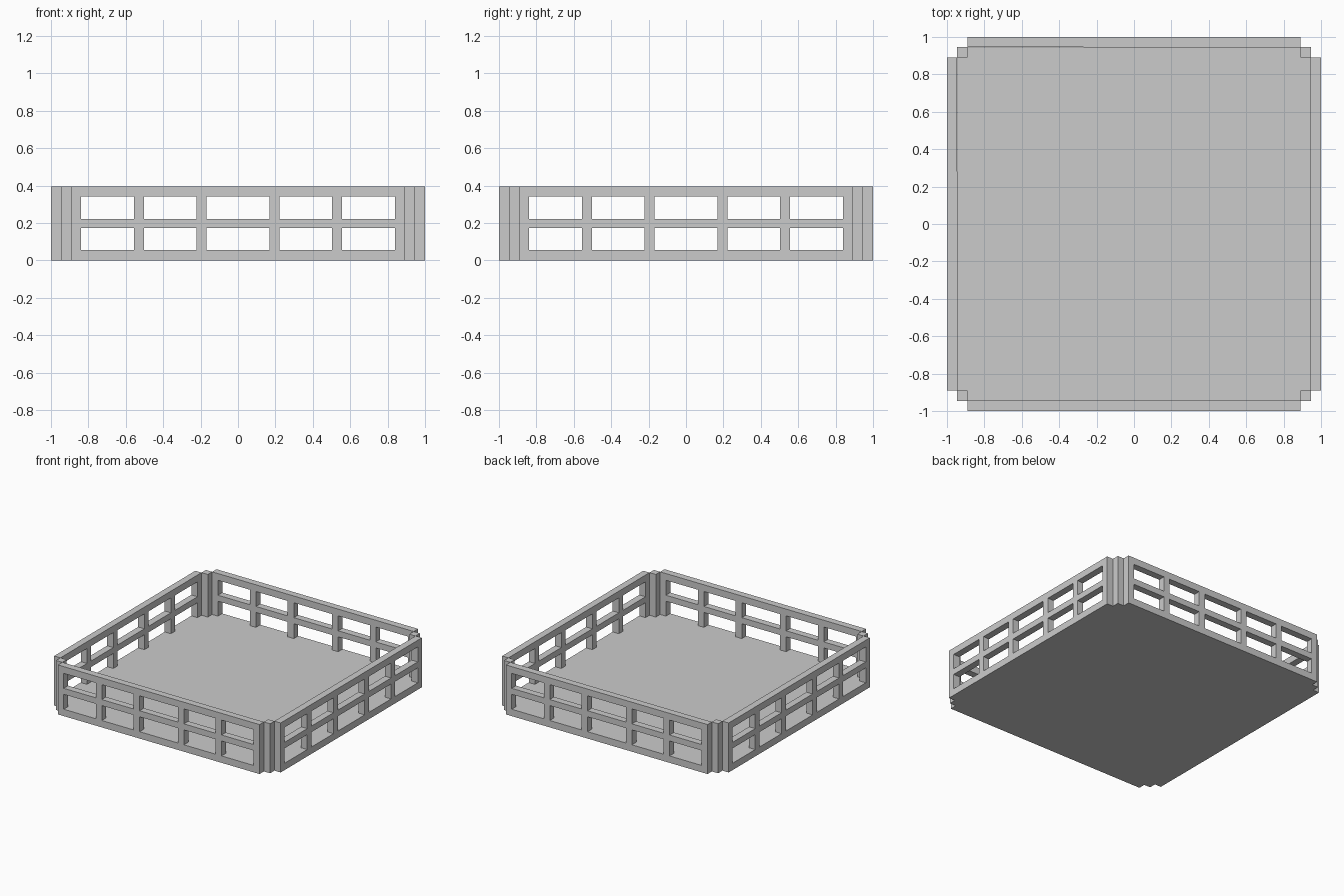
import bpy, bmesh, math
from mathutils import Matrix, Vector

if "Cube" in bpy.data.objects:
    bpy.data.objects.remove(bpy.data.objects["Cube"])

T = 0.055            # wall and floor thickness
IN = 1 - T           # inner face of the walls
END = 0.89           # half length of each wall
TOP = 0.395


def add_object(name, bm):
    bmesh.ops.recalc_face_normals(bm, faces=bm.faces)
    mesh = bpy.data.meshes.new(name)
    bm.to_mesh(mesh)
    bm.free()
    obj = bpy.data.objects.new(name, mesh)
    bpy.context.collection.objects.link(obj)
    return obj


def box(name, lo, hi):
    lo, hi = Vector(lo), Vector(hi)
    bm = bmesh.new()
    bmesh.ops.create_cube(bm, size=1, matrix=Matrix.Translation((lo + hi) / 2)
                          @ Matrix.Diagonal((hi - lo).to_4d()))
    return add_object(name, bm)


def lattice_wall(name, angle):
    half = [0.169, 0.223, 0.503, 0.555, 0.839, END]
    xs = [-x for x in reversed(half)] + half
    zs = [0, T, 0.174, 0.222, 0.341, TOP]
    bm = bmesh.new()
    verts = [[bm.verts.new((x, -1, z)) for z in zs] for x in xs]
    # odd columns and rows are window openings
    for i in range(len(xs) - 1):
        for j in range(len(zs) - 1):
            if not (i % 2 and j % 2):
                bm.faces.new((verts[i][j], verts[i + 1][j],
                              verts[i + 1][j + 1], verts[i][j + 1]))
    # give the lattice its thickness, inward
    out = bmesh.ops.extrude_face_region(bm, geom=bm.faces[:], use_keep_orig=True)
    new = [v for v in out["geom"] if isinstance(v, bmesh.types.BMVert)]
    bmesh.ops.translate(bm, verts=new, vec=(0, T, 0))
    bmesh.ops.rotate(bm, verts=bm.verts, matrix=Matrix.Rotation(angle, 3, 'Z'))
    return add_object(name, bm)


# floor slab, flush with the bottom rails
box("floor", (-IN, -IN, 0), (IN, IN, T))

# four identical windowed walls
for k, side in enumerate(("front", "right", "back", "left")):
    lattice_wall(side + "_wall", k * math.pi / 2)

# square posts tucked into the stepped corners
for sx, px in ((-1, "left"), (1, "right")):
    for sy, py in ((-1, "front"), (1, "back")):
        x, y = sorted((sx * END, sx * IN)), sorted((sy * END, sy * IN))
        box(f"{py}_{px}_corner_post", (x[0], y[0], T), (x[1], y[1], TOP))
